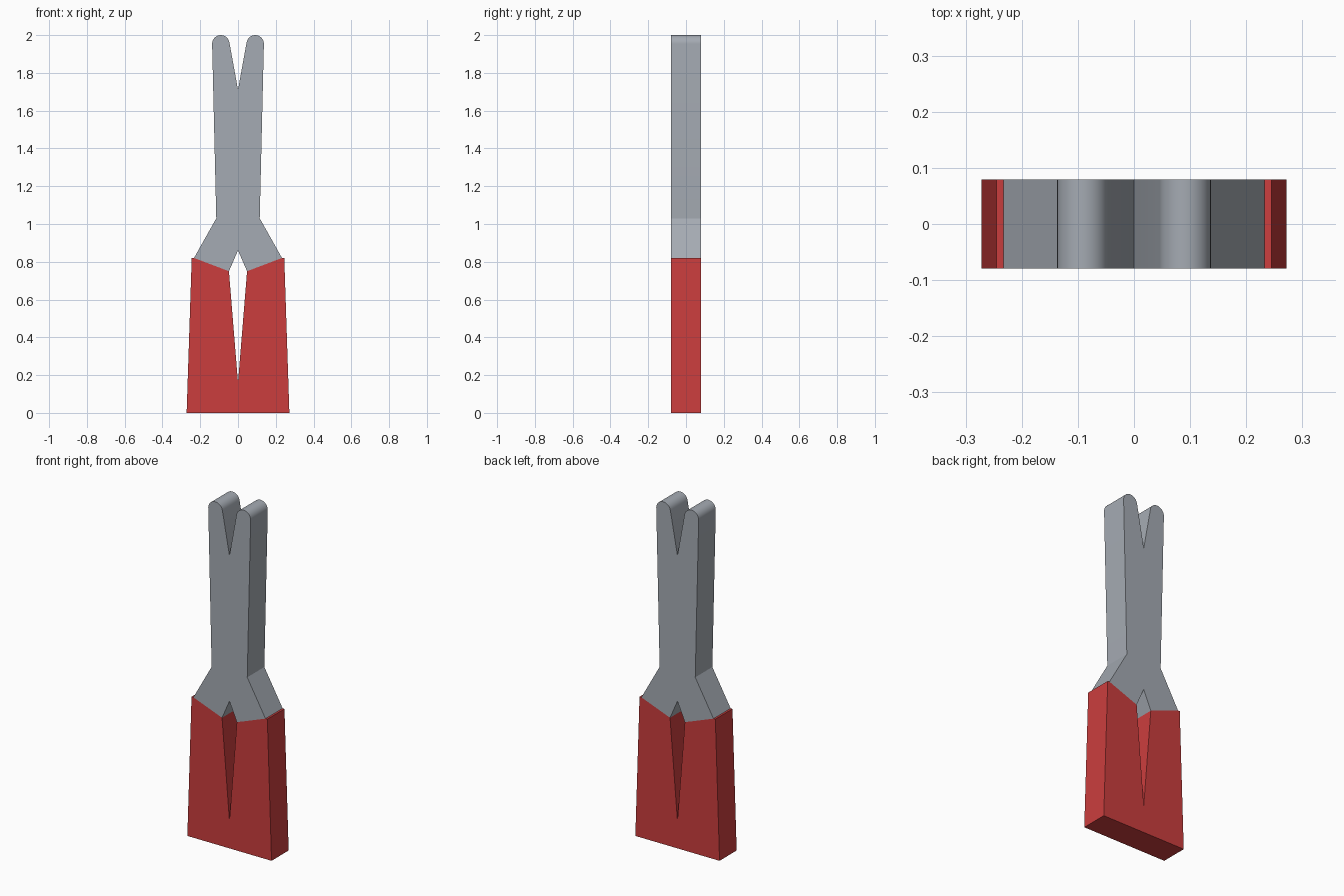
import bpy, bmesh, math

if "Cube" in bpy.data.objects:
    bpy.data.objects.remove(bpy.data.objects["Cube"])

DEPTH = 0.079  # half thickness of the flat tool


def material(name, color):
    m = bpy.data.materials.new(name)
    m.diffuse_color = (*color, 1.0)
    m.use_nodes = True
    m.node_tree.nodes["Principled BSDF"].inputs["Base Color"].default_value = m.diffuse_color
    return m


def mirrored_plate(name, half, mat):
    """Mirror a half outline across x = 0 and extrude it along y."""
    outline = half + [(-x, z) for x, z in reversed(half) if x > 1e-6]
    bm = bmesh.new()
    face = bm.faces.new([bm.verts.new((x, -DEPTH, z)) for x, z in outline])
    new = bmesh.ops.extrude_face_region(bm, geom=[face])["geom"]
    verts = [v for v in new if isinstance(v, bmesh.types.BMVert)]
    bmesh.ops.translate(bm, verts=verts, vec=(0, 2 * DEPTH, 0))
    bmesh.ops.recalc_face_normals(bm, faces=bm.faces)
    mesh = bpy.data.meshes.new(name)
    bm.to_mesh(mesh)
    bm.free()
    mesh.materials.append(mat)
    obj = bpy.data.objects.new(name, mesh)
    bpy.context.collection.objects.link(obj)
    bpy.ops.object.select_all(action='DESELECT')
    obj.select_set(True)
    bpy.context.view_layer.objects.active = obj
    bpy.ops.object.shade_smooth_by_angle(angle=math.radians(25))
    return obj


steel = material("steel_grey", (0.376, 0.407, 0.451))
red = material("grip_red", (0.60, 0.048, 0.048))

# Rounded prong tip, running from the inner side to the outer side
radius, cx, cz = 0.046, 0.091, 1.954
tip = []
for i in range(17):
    a = math.radians(169 - i * 170 / 16)
    tip.append((cx + radius * math.cos(a), cz + radius * math.sin(a)))

# Steel jaws, neck and shoulders
mirrored_plate("steel_jaws", [(0, 1.71)] + tip + [
    (0.115, 1.03), (0.233, 0.82), (0.048, 0.75), (0, 0.86)], steel)

# Red handles joined at the bottom, with a narrow V gap between them
mirrored_plate("red_handles", [
    (0, 0.16), (0.048, 0.75), (0.233, 0.82), (0.245, 0.82), (0.272, 0)], red)
